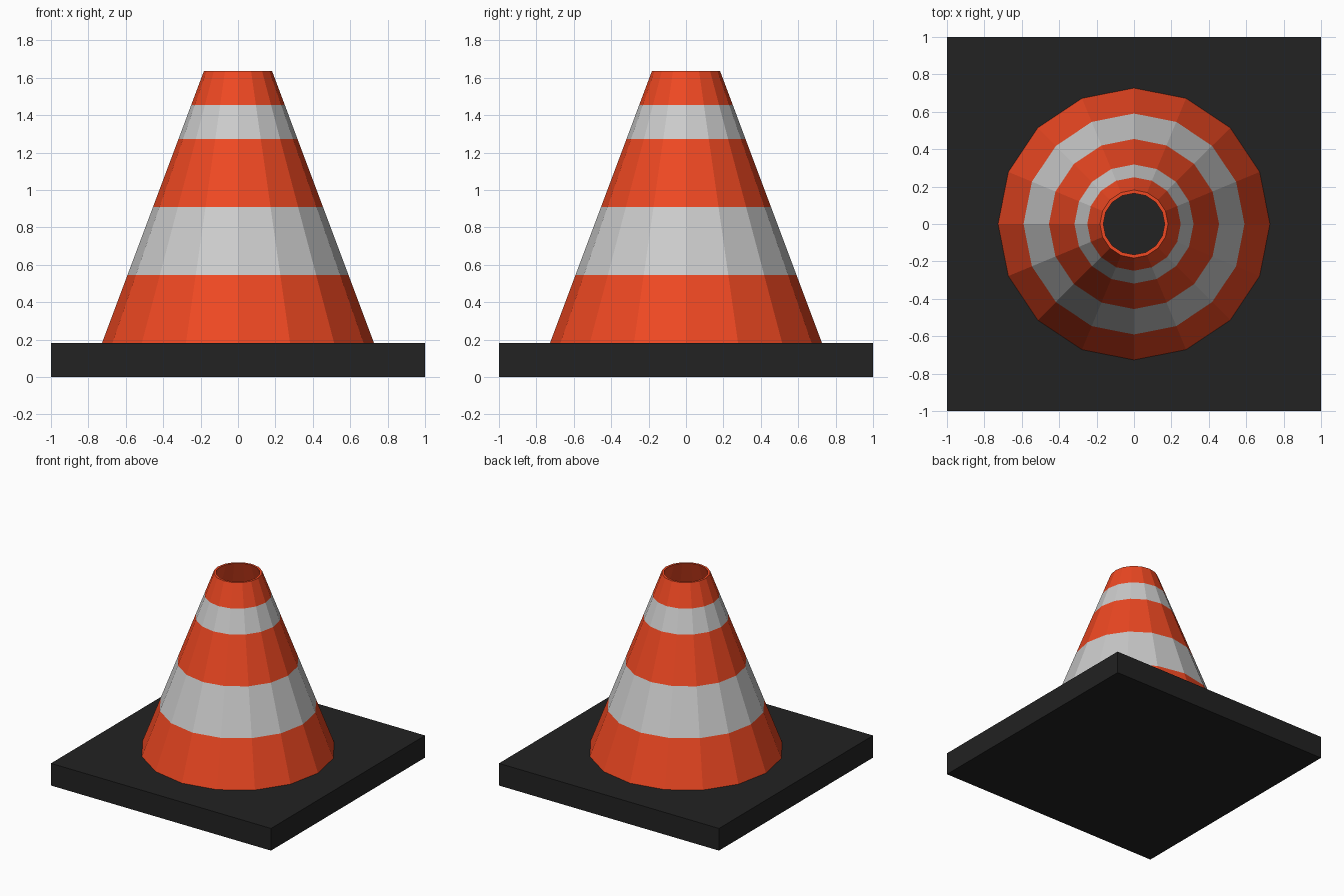
import bpy, bmesh
from math import cos, sin, pi

if "Cube" in bpy.data.objects:
    bpy.data.objects.remove(bpy.data.objects["Cube"])

SIDES = 16
BASE_H = 0.182
TOP_Z = 1.636
R_BOTTOM, R_TOP = 0.727, 0.182
WALL = 0.018


def material(name, color):
    mat = bpy.data.materials.new(name)
    mat.diffuse_color = (*color, 1)
    mat.use_nodes = True
    mat.node_tree.nodes["Principled BSDF"].inputs["Base Color"].default_value = mat.diffuse_color
    return mat


orange = material("orange_plastic", (0.86, 0.065, 0.016))
white = material("reflective_grey", (0.6, 0.6, 0.6))
black = material("black_rubber", (0.016, 0.016, 0.016))


def add_object(name, bm, mats):
    bmesh.ops.recalc_face_normals(bm, faces=bm.faces)
    mesh = bpy.data.meshes.new(name)
    bm.to_mesh(mesh)
    bm.free()
    for mat in mats:
        mesh.materials.append(mat)
    obj = bpy.data.objects.new(name, mesh)
    bpy.context.collection.objects.link(obj)


# Square base slab
bm = bmesh.new()
bmesh.ops.create_cube(bm, size=1)
bmesh.ops.scale(bm, vec=(2, 2, BASE_H), verts=bm.verts)
bmesh.ops.translate(bm, vec=(0, 0, BASE_H / 2), verts=bm.verts)
add_object("base", bm, [black])

# Hollow cone: outer wall split at the stripes, then rim and inner wall
fractions = [0, 0.25, 0.5, 0.75, 0.875, 1]
profile = [(R_BOTTOM + (R_TOP - R_BOTTOM) * t, BASE_H + (TOP_Z - BASE_H) * t)
           for t in fractions]
profile += [(R_TOP - WALL, TOP_Z), (R_BOTTOM - WALL, BASE_H)]
stripes = {1, 3}

bm = bmesh.new()
rings = [[bm.verts.new((r * cos(2 * pi * i / SIDES), r * sin(2 * pi * i / SIDES), z))
          for i in range(SIDES)] for r, z in profile]
for k, lower in enumerate(rings):
    upper = rings[(k + 1) % len(rings)]
    for i in range(SIDES):
        j = (i + 1) % SIDES
        face = bm.faces.new((lower[i], lower[j], upper[j], upper[i]))
        face.material_index = 1 if k in stripes else 0
add_object("striped_cone", bm, [orange, white])
